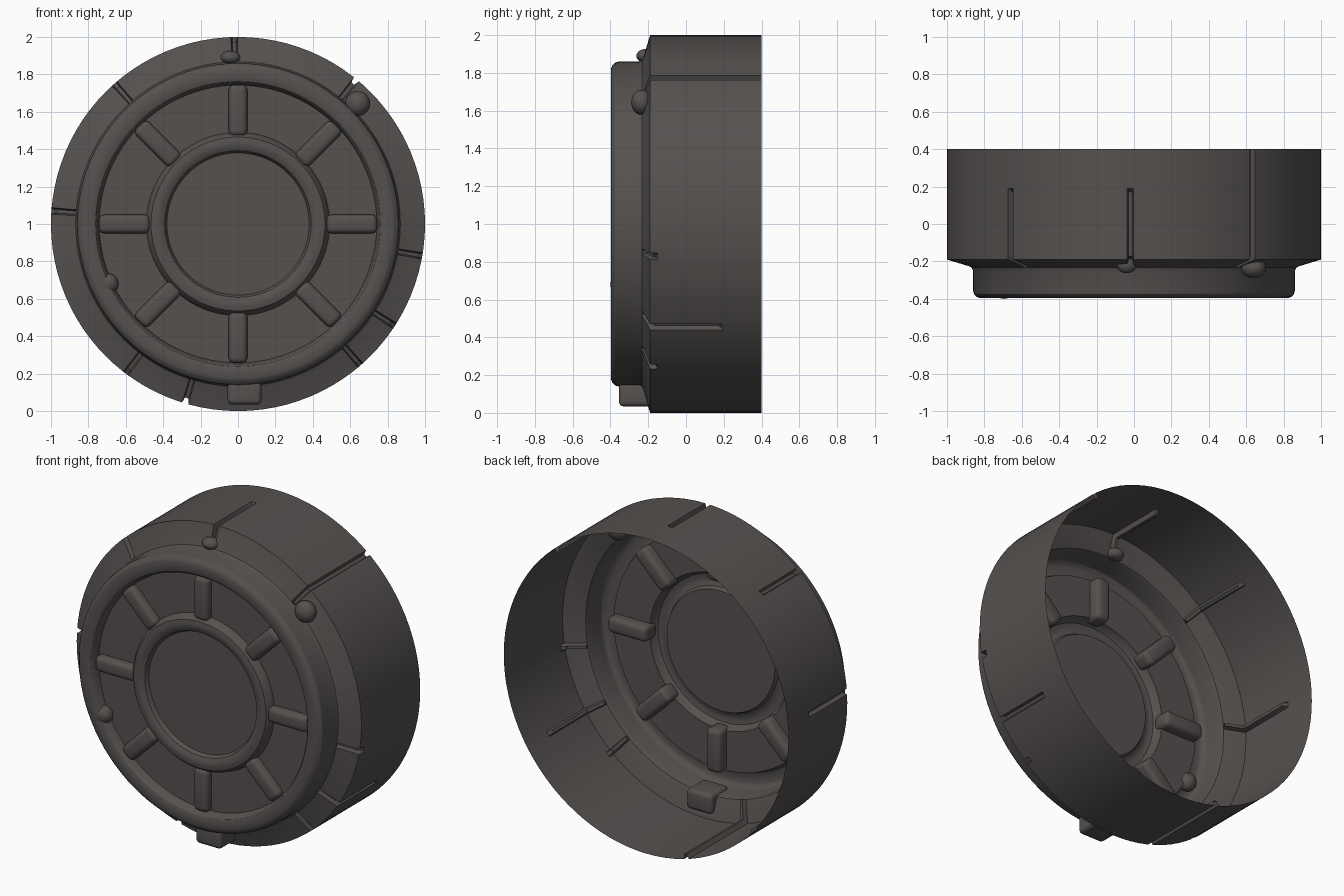
import bpy, bmesh, math
from mathutils import Matrix, Vector

if "Cube" in bpy.data.objects:
    bpy.data.objects.remove(bpy.data.objects["Cube"])

grey = bpy.data.materials.new("dark warm grey")
grey.diffuse_color = (0.09, 0.082, 0.078, 1)
grey.use_nodes = True
grey.node_tree.nodes["Principled BSDF"].inputs["Base Color"].default_value = grey.diffuse_color


def finish(bm, name, angle=35):
    me = bpy.data.meshes.new(name)
    bm.to_mesh(me)
    bm.free()
    me.materials.append(grey)
    ob = bpy.data.objects.new(name, me)
    bpy.context.collection.objects.link(ob)
    bpy.ops.object.select_all(action='DESELECT')
    ob.select_set(True)
    bpy.context.view_layer.objects.active = ob
    bpy.ops.object.shade_smooth_by_angle(angle=math.radians(angle))
    return ob


# Drum profile (radius, y) from the open back rim to the front plate
outer = [(1, .4), (1, .19), (1, .17), (1, -.15), (1, -.165), (1, -.19),
         (.885, -.225), (.868, -.233), (.86, -.25), (.86, -.355), (.855, -.375), (.84, -.39)]
front = [(.84, -.39), (.825, -.396), (.78, -.396), (.762, -.39), (.75, -.375), (.742, -.335),
         (.49, -.335), (.482, -.365), (.465, -.384), (.44, -.39), (.415, -.388),
         (.392, -.375), (.38, -.35)]

# Cracks: rim position (x, z) and profile index where each one starts
cracks = [(-.02, 2.0, 2), (.63, 1.77, 0), (-.66, 1.75, 2), (-1, 1.07, 2), (.98, .83, 4),
          (.83, .46, 2), (.65, .25, 4), (-.6, .2, 2), (-.28, .05, 0)]
stations = []
for x, z, start in cracks:
    a = math.atan2(z - 1, x) % math.tau
    stations += [(a - .018, None), (a - .010, start), (a + .010, start), (a + .018, None)]
crack_angles = [s[0] for s in stations]
for i in range(96):
    a = math.tau * i / 96
    if all(abs((a - c + math.pi) % math.tau - math.pi) > .015 for c in crack_angles):
        stations.append((a, None))
stations.sort(key=lambda s: s[0])

# Shell with cracks pressed into the side wall
profile = outer + front[1:]
bm = bmesh.new()
rings = []
for i, (r, y) in enumerate(profile):
    ring = []
    for a, start in stations:
        rr, yy = r, y
        if start is not None and start <= i <= 6:
            rr -= .03
            if i >= 5:
                yy += .02
        ring.append(bm.verts.new((rr * math.cos(a), yy, 1 + rr * math.sin(a))))
    rings.append(ring)
n = len(stations)
for r0, r1 in zip(rings, rings[1:]):
    for j in range(n):
        k = (j + 1) % n
        bm.faces.new((r0[j], r0[k], r1[k], r1[j]))
hub = bm.verts.new((0, -.35, 1))
for j in range(n):
    bm.faces.new((rings[-1][j], rings[-1][(j + 1) % n], hub))
finish(bm, "drum_shell", 30)


def rounded_box(name, size, matrix, bevel):
    bm = bmesh.new()
    bmesh.ops.create_cube(bm, size=1)
    bmesh.ops.scale(bm, vec=Vector(size), verts=bm.verts)
    bmesh.ops.bevel(bm, geom=bm.edges[:], offset=bevel, segments=4,
                    profile=.5, affect='EDGES')
    bmesh.ops.transform(bm, matrix=matrix, verts=bm.verts)
    return finish(bm, name)


# Eight rounded spokes bridging the two rings
for i in range(8):
    m = (Matrix.Translation((0, 0, 1)) @ Matrix.Rotation(math.tau * i / 8, 4, 'Y')
         @ Matrix.Translation((.607, -.325, 0)))
    rounded_box(f"spoke_{i + 1}", (.275, .12, .1), m, .03)

# Bottom latch tab
rounded_box("bottom_tab", (.18, .18, .125), Matrix.Translation((.035, -.265, .097)), .025)


# Round rivets
def rivet(name, loc, size):
    bm = bmesh.new()
    bmesh.ops.create_uvsphere(bm, u_segments=24, v_segments=14, radius=1)
    bmesh.ops.scale(bm, vec=Vector(size), verts=bm.verts)
    bmesh.ops.translate(bm, vec=Vector(loc), verts=bm.verts)
    finish(bm, name, 60)


rivet("top_rivet", (-.04, -.215, 1.89), (.053, .048, .036))
rivet("right_rivet", (.64, -.235, 1.645), (.066, .055, .066))
rivet("left_rivet", (-.695, -.35, .68), (.056, .05, .056))
